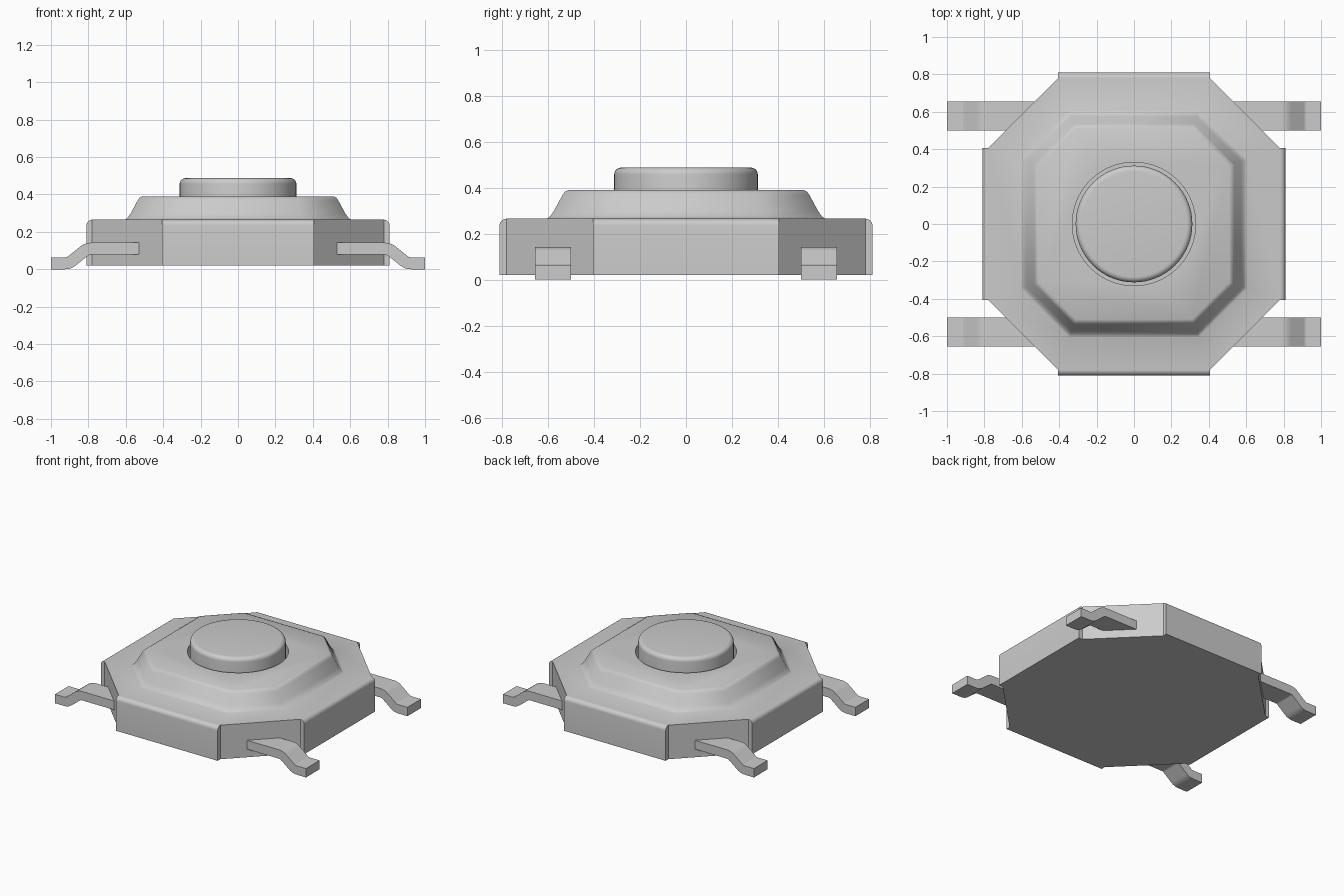
import bpy, bmesh
from math import sin, cos, pi, radians

cube = bpy.data.objects.get("Cube")
if cube:
    bpy.data.objects.remove(cube, do_unlink=True)

grey = bpy.data.materials.new("light grey")
grey.use_nodes = True
grey.diffuse_color = (0.6, 0.6, 0.6, 1)
grey.node_tree.nodes["Principled BSDF"].inputs["Base Color"].default_value = (0.6, 0.6, 0.6, 1)


def loft(name, rings):
    """Closed solid skinned through rings of equal point count."""
    bm = bmesh.new()
    loops = [[bm.verts.new(p) for p in ring] for ring in rings]
    n = len(loops[0])
    for a, b in zip(loops, loops[1:]):
        for i in range(n):
            j = (i + 1) % n
            bm.faces.new((a[i], a[j], b[j], b[i]))
    bm.faces.new(loops[0])
    bm.faces.new(loops[-1])
    bmesh.ops.remove_doubles(bm, verts=bm.verts, dist=0.0005)
    bmesh.ops.recalc_face_normals(bm, faces=bm.faces)
    mesh = bpy.data.meshes.new(name)
    bm.to_mesh(mesh)
    bm.free()
    mesh.materials.append(grey)
    obj = bpy.data.objects.new(name, mesh)
    bpy.context.collection.objects.link(obj)
    return obj


def select(obj):
    bpy.ops.object.select_all(action='DESELECT')
    obj.select_set(True)
    bpy.context.view_layer.objects.active = obj


def smooth(obj, angle=40):
    select(obj)
    bpy.ops.object.shade_smooth_by_angle(angle=radians(angle))


def octagon(w, c, z, plate=0.0):
    """Octagon with half width w, half side c, and side plates standing proud."""
    pts = []
    x, y = 1, 0
    for _ in range(4):
        for along, out in ((-c, w), (-c, w + plate), (c, w + plate), (c, w)):
            pts.append((x * out - y * along, y * out + x * along, z))
        x, y = -y, x
    return pts


def circle(r, z, n=64):
    return [(r * cos(2 * pi * i / n), r * sin(2 * pi * i / n), z) for i in range(n)]


# Housing: octagonal base, folded side plates with round top edge, raised dome
bend = 0.03
rings = [octagon(0.78, 0.405, 0.02, bend)]
for i in range(7):
    a = pi / 2 * i / 6
    rings.append(octagon(0.78, 0.405, 0.235 + bend * sin(a), bend * cos(a)))
for w, c, z in ((0.605, 0.345, 0.265), (0.59, 0.34, 0.275), (0.573, 0.333, 0.30),
                (0.535, 0.32, 0.37), (0.525, 0.318, 0.383), (0.51, 0.31, 0.39)):
    rings.append(octagon(w, c, z))
housing = loft("housing", rings)

# Round recess for the button
cutter = loft("recess_cutter", [circle(0.33, 0.30), circle(0.33, 0.60)])
cutter.hide_render = True
cut = housing.modifiers.new("recess", 'BOOLEAN')
cut.operation = 'DIFFERENCE'
cut.solver = 'EXACT'
cut.object = cutter
select(housing)
bpy.ops.object.modifier_apply(modifier=cut.name)
bpy.data.objects.remove(cutter, do_unlink=True)
smooth(housing)

# Button with a rounded rim
rim = 0.03
rings = [circle(0.312, 0.29)]
for i in range(7):
    a = pi / 2 * i / 6
    rings.append(circle(0.312 - rim + rim * cos(a), 0.487 - rim + rim * sin(a)))
smooth(loft("button", rings))


# Gull-wing leads: centre line with two bends, given thickness and width
def lead_path():
    r, turn, steps = 0.06, radians(38), 6
    x0, z0, x1, z1 = 0.785, 0.11, 0.925, 0.032
    path = [(0.53, z0, 0)]
    for i in range(steps + 1):
        a = turn * i / steps
        path.append((x0 + r * sin(a), z0 - r * (1 - cos(a)), a))
    for i in range(steps, -1, -1):
        a = turn * i / steps
        path.append((x1 - r * sin(a), z1 + r * (1 - cos(a)), a))
    return path + [(1.0, z1, 0)]


def lead(name, sx, sy):
    h = 0.032
    rings = []
    for x, z, a in lead_path():
        dx, dz = h * sin(a), h * cos(a)
        rings.append([(sx * (x + s * dx), sy * y, z + s * dz)
                      for s, y in ((1, 0.5), (1, 0.655), (-1, 0.655), (-1, 0.5))])
    smooth(loft(name, rings))


for side, sx in (("left", 1), ("right", -1)):
    for end, sy in (("front", -1), ("back", 1)):
        lead(f"{end}_{side}_lead", sx, sy)
